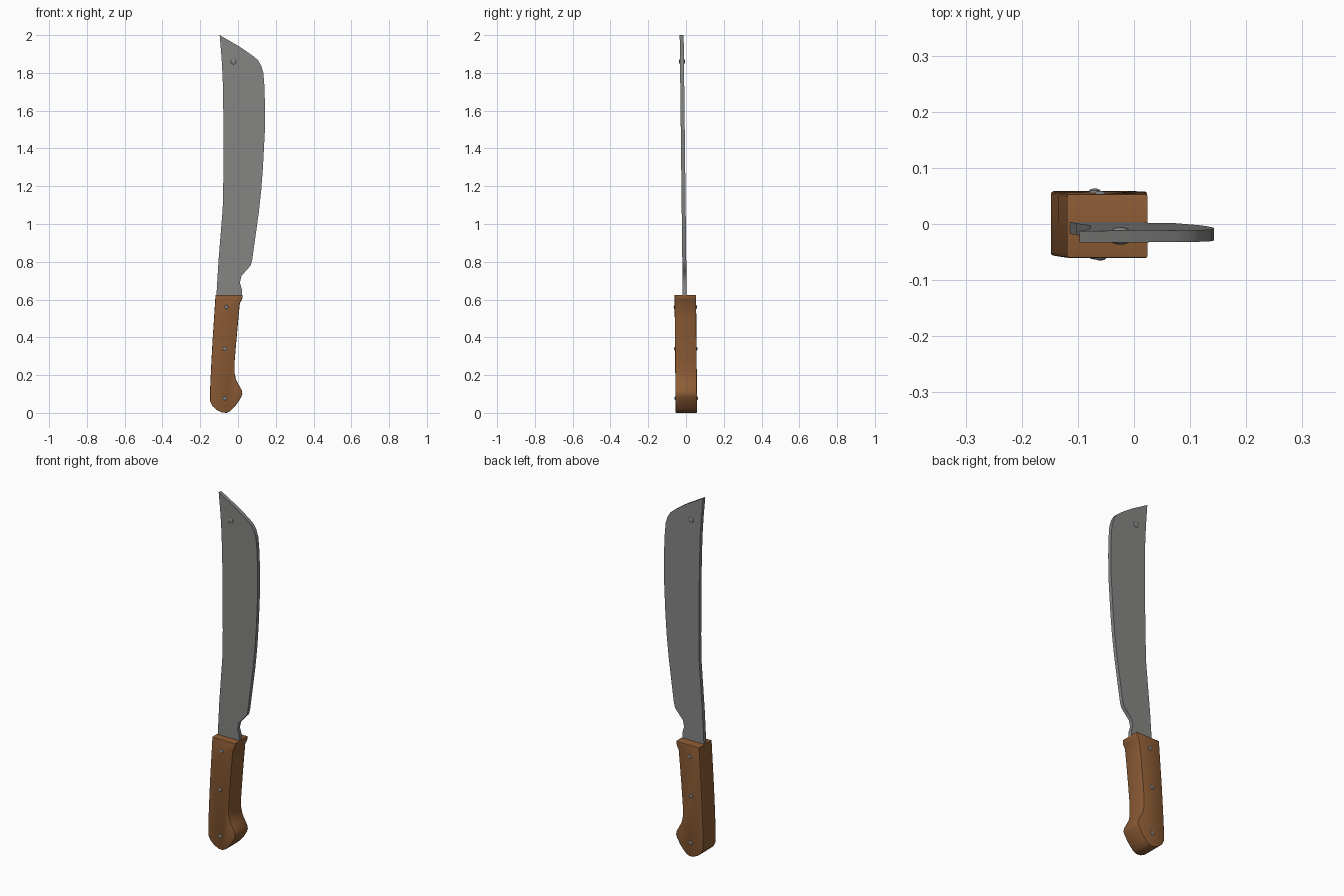
import bpy, bmesh

if "Cube" in bpy.data.objects:
    bpy.data.objects.remove(bpy.data.objects["Cube"])


def material(name, rgb):
    m = bpy.data.materials.new(name)
    m.diffuse_color = (*rgb, 1)
    m.use_nodes = True
    m.node_tree.nodes["Principled BSDF"].inputs["Base Color"].default_value = m.diffuse_color
    return m


STEEL = material("blade steel", (0.235, 0.235, 0.23))
WOOD = material("brown wood", (0.26, 0.105, 0.035))
PIN = material("rivet metal", (0.20, 0.22, 0.24))


def finish(ob, angle=0.7):
    bpy.ops.object.select_all(action='DESELECT')
    ob.select_set(True)
    bpy.context.view_layer.objects.active = ob
    bpy.ops.object.shade_smooth_by_angle(angle=angle)


def blade_y(z):
    return -0.007 - 0.0115 * (z - 0.62)


def handle_y(z):
    return 0.002 - 0.009 * z


def slab(name, outline, centre, half, mat, bevel=0.0):
    """Extrude an x-z outline along y, leaning with centre(z)."""
    bm = bmesh.new()
    rings = [[bm.verts.new((x, centre(z) + s * half, z)) for x, z in outline]
             for s in (-1, 1)]
    bm.faces.new(rings[0])
    bm.faces.new(rings[1][::-1])
    n = len(outline)
    for i in range(n):
        j = (i + 1) % n
        bm.faces.new((rings[0][j], rings[0][i], rings[1][i], rings[1][j]))
    bmesh.ops.recalc_face_normals(bm, faces=bm.faces)
    if bevel:
        rim = [e for e in bm.edges if any(len(f.verts) > 4 for f in e.link_faces)]
        bmesh.ops.bevel(bm, geom=rim, offset=bevel, segments=2, profile=0.5,
                        affect='EDGES')
    me = bpy.data.meshes.new(name)
    bm.to_mesh(me)
    bm.free()
    me.materials.append(mat)
    ob = bpy.data.objects.new(name, me)
    bpy.context.collection.objects.link(ob)
    finish(ob)
    return ob


# Blade: spine on the left, belly on the right, hidden tang at the bottom
blade = [(-0.097, 2.0), (-0.087, 1.88), (-0.081, 1.77), (-0.078, 1.6), (-0.077, 1.4),
         (-0.078, 1.22), (-0.081, 1.08), (-0.094, 0.92), (-0.103, 0.81), (-0.115, 0.61),
         (0.02, 0.61), (0.02, 0.655), (0.010, 0.69), (0.018, 0.725), (0.045, 0.755),
         (0.067, 0.78), (0.075, 0.81), (0.092, 0.93), (0.110, 1.06), (0.123, 1.18),
         (0.132, 1.30), (0.142, 1.49), (0.143, 1.63), (0.139, 1.74), (0.134, 1.80),
         (0.122, 1.84), (0.105, 1.868), (0.075, 1.893), (0.01, 1.938)]
slab("blade", blade, blade_y, 0.0105, STEEL)

# Handle: straight back, finger curve and hooked pommel
handle = [(-0.119, 0.625), (-0.127, 0.5), (-0.135, 0.38), (-0.142, 0.25), (-0.148, 0.12),
          (-0.147, 0.06), (-0.135, 0.036), (-0.112, 0.015), (-0.085, 0.002), (-0.06, 0.0),
          (-0.04, 0.010), (-0.020, 0.03), (-0.002, 0.053), (0.017, 0.083), (0.023, 0.10),
          (0.020, 0.12), (0.005, 0.147), (-0.010, 0.175), (-0.018, 0.21), (-0.018, 0.27),
          (-0.008, 0.39), (0.002, 0.5), (0.010, 0.58), (0.020, 0.597), (0.024, 0.61),
          (0.024, 0.625)]
slab("handle", handle, handle_y, 0.057, WOOD, 0.004)


# Domed rivets on both faces of handle and blade
def rivet(name, x, z, centre, half, r, mat):
    for side, s in (("front", -1), ("back", 1)):
        bpy.ops.mesh.primitive_uv_sphere_add(segments=16, ring_count=8, radius=1,
                                             location=(x, centre(z) + s * half, z))
        ob = bpy.context.object
        ob.name = f"{name}_{side}"
        ob.scale = (r, 0.005, r)
        ob.data.materials.append(mat)
        finish(ob, 1.2)


for i, (x, z) in enumerate([(-0.06, 0.56), (-0.07, 0.34), (-0.07, 0.077)]):
    rivet(f"handle_rivet_{i + 1}", x, z, handle_y, 0.057, 0.0105, PIN)
rivet("blade_stud", -0.024, 1.86, blade_y, 0.0105, 0.015, STEEL)
